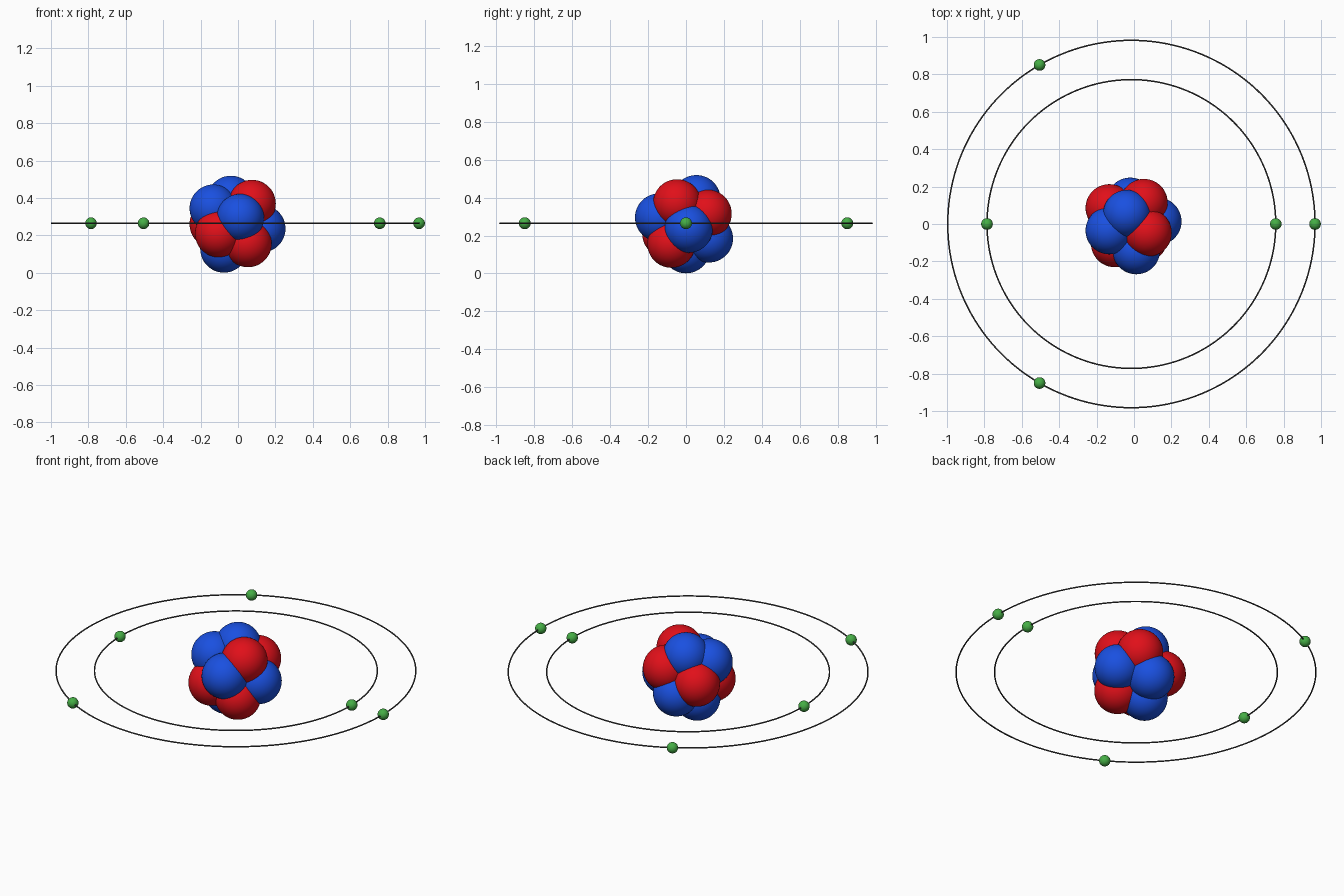
import bpy
from math import cos, sin, tau

if "Cube" in bpy.data.objects:
    bpy.data.objects.remove(bpy.data.objects["Cube"])

CX, CZ = -0.014, 0.265      # orbit centre


def material(name, color):
    m = bpy.data.materials.new(name)
    m.diffuse_color = (*color, 1)
    m.use_nodes = True
    m.node_tree.nodes["Principled BSDF"].inputs["Base Color"].default_value = m.diffuse_color
    return m


BLUE = material("blue", (0.01, 0.08, 0.75))
RED = material("red", (0.75, 0.005, 0.01))
GREEN = material("green", (0.06, 0.42, 0.06))
DARK = material("dark", (0.06, 0.06, 0.06))


def finish(name, mat):
    ob = bpy.context.object
    ob.name = name
    ob.data.materials.append(mat)
    bpy.ops.object.shade_smooth()


def ball(name, loc, radius, mat):
    bpy.ops.mesh.primitive_uv_sphere_add(segments=48, ring_count=24, radius=radius, location=loc)
    finish(name, mat)


def orbit(name, radius, electrons):
    # thin ring with evenly spaced electrons on it
    bpy.ops.mesh.primitive_torus_add(major_segments=160, minor_segments=10, major_radius=radius,
                                     minor_radius=0.004, location=(CX, 0, CZ))
    finish(name, DARK)
    for i in range(electrons):
        a = tau * i / electrons
        ball(f"{name}_electron_{i + 1}", (CX + radius * cos(a), radius * sin(a), CZ), 0.031, GREEN)


# nucleus: packed, overlapping neutrons and protons
neutrons = [(0.012, -0.142, 0.295), (-0.132, -0.035, 0.345), (-0.038, 0.055, 0.392),
            (0.127, 0.014, 0.236), (-0.075, 0.0, 0.128), (-0.02, 0.121, 0.185)]
protons = [(0.075, -0.047, 0.370), (0.053, 0.114, 0.315), (-0.103, -0.104, 0.210),
           (0.053, -0.077, 0.157), (-0.132, 0.086, 0.260)]
for i, p in enumerate(neutrons):
    ball(f"neutron_{i + 1}", p, 0.127, BLUE)
for i, p in enumerate(protons):
    ball(f"proton_{i + 1}", p, 0.127, RED)

# electron shells
orbit("inner_orbit", 0.772, 2)
orbit("outer_orbit", 0.982, 3)
